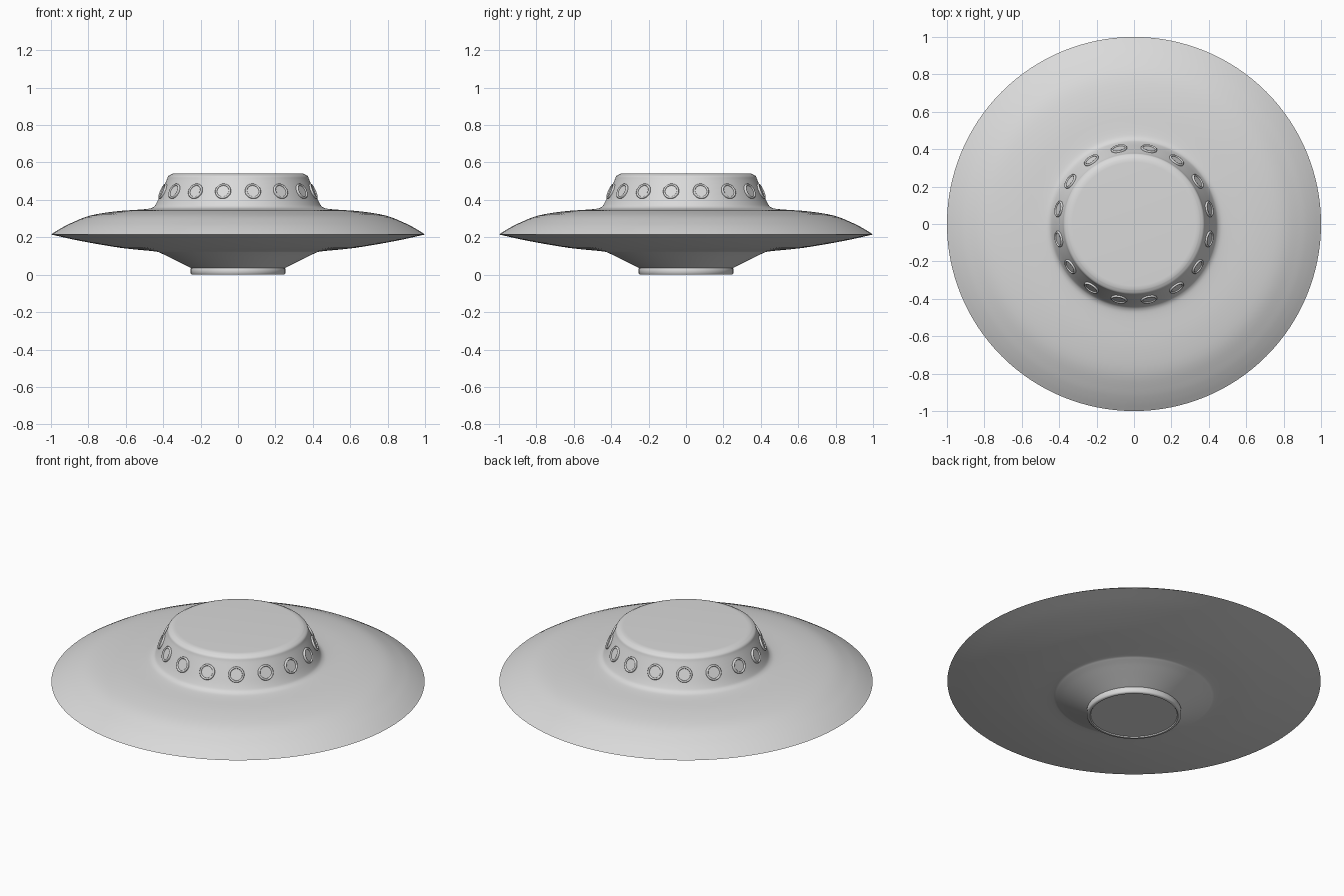
import bpy, bmesh, math
from mathutils import Matrix, Vector

if "Cube" in bpy.data.objects:
    bpy.data.objects.remove(bpy.data.objects["Cube"])


def material(name, v):
    m = bpy.data.materials.new(name)
    m.diffuse_color = (v, v, v, 1)
    m.use_nodes = True
    m.node_tree.nodes["Principled BSDF"].inputs["Base Color"].default_value = m.diffuse_color
    return m


METAL = material("grey metal", 0.7)


def spline(pts, steps=4):
    """Smooth curve through profile points (Catmull-Rom)."""
    p = [Vector(q) for q in pts]
    p = [2 * p[0] - p[1]] + p + [2 * p[-1] - p[-2]]
    out = []
    for i in range(1, len(p) - 2):
        a, b, c, d = p[i - 1:i + 3]
        for s in range(steps):
            t = s / steps
            out.append(0.5 * (2 * b + (c - a) * t + (2 * a - 5 * b + 4 * c - d) * t * t
                              + (3 * b - a - 3 * c + d) * t ** 3))
    return [tuple(v) for v in out] + [tuple(pts[-1])]


def lathe(name, profile, segs, angle=30, matrix=None):
    """Spin an (r, z) profile about z, listed from bottom to top."""
    bm = bmesh.new()
    rings = []
    for r, z in profile:
        if r < 1e-5:
            rings.append([bm.verts.new((0, 0, z))])
        else:
            rings.append([bm.verts.new((r * math.cos(2 * math.pi * k / segs),
                                        r * math.sin(2 * math.pi * k / segs), z))
                          for k in range(segs)])
    for lo, hi in zip(rings, rings[1:]):
        for k in range(segs):
            n = (k + 1) % segs
            if len(lo) == 1:
                bm.faces.new((lo[0], hi[n], hi[k]))
            elif len(hi) == 1:
                bm.faces.new((lo[k], lo[n], hi[0]))
            else:
                bm.faces.new((lo[k], lo[n], hi[n], hi[k]))
    bmesh.ops.recalc_face_normals(bm, faces=bm.faces)
    if matrix:
        bm.transform(matrix)
    me = bpy.data.meshes.new(name)
    bm.to_mesh(me)
    bm.free()
    me.materials.append(METAL)
    ob = bpy.data.objects.new(name, me)
    bpy.context.collection.objects.link(ob)
    bpy.ops.object.select_all(action='DESELECT')
    ob.select_set(True)
    bpy.context.view_layer.objects.active = ob
    bpy.ops.object.shade_smooth_by_angle(angle=math.radians(angle))
    return ob


# Saucer hull: lower cone and belly, sharp rim, upper deck, cabin wall and roof
lower = [(0.25, 0.035), (0.34, 0.08), (0.41, 0.114), (0.45, 0.125), (0.63, 0.144),
         (0.84, 0.18), (1.0, 0.215)]
upper = [(1.0, 0.215), (0.95, 0.246), (0.89, 0.277), (0.79, 0.316), (0.65, 0.339),
         (0.5, 0.35), (0.455, 0.36), (0.435, 0.385), (0.408, 0.445), (0.382, 0.505),
         (0.373, 0.527), (0.35, 0.54)]
lathe("saucer_hull", spline(lower) + spline(upper)[1:] + [(0.33, 0.541), (0, 0.541)], 128)

# Landing base: short drum with a thin lip round the underside
lathe("landing_base", [(0, 0.006), (0.232, 0.006), (0.236, 0), (0.247, 0), (0.253, 0.006),
                       (0.253, 0.032), (0.248, 0.038), (0, 0.038)], 96, 50)

# Portholes: sixteen round frames with flat panes, tilted with the cabin wall
COUNT, TILT = 16, math.radians(24)
frame = [(0.032, -0.012)] + [(0.0375 + 0.0055 * math.cos(a), 0.003 + 0.0055 * math.sin(a))
                             for a in [math.pi * (1 - k / 6) for k in range(7)]] + [(0.043, -0.012)]
for i in range(COUNT):
    around = Matrix.Rotation(2 * math.pi * (i + 0.5) / COUNT, 4, 'Z')
    place = (around @ Matrix.Translation((0.409, 0, 0.446))
             @ Matrix.Rotation(math.pi / 2 - TILT, 4, 'Y'))
    lathe(f"porthole_frame_{i + 1}", frame, 32, 40, place)
    lathe(f"porthole_pane_{i + 1}", [(0.034, -0.004), (0.034, 0.002), (0, 0.002)], 32, 40, place)
